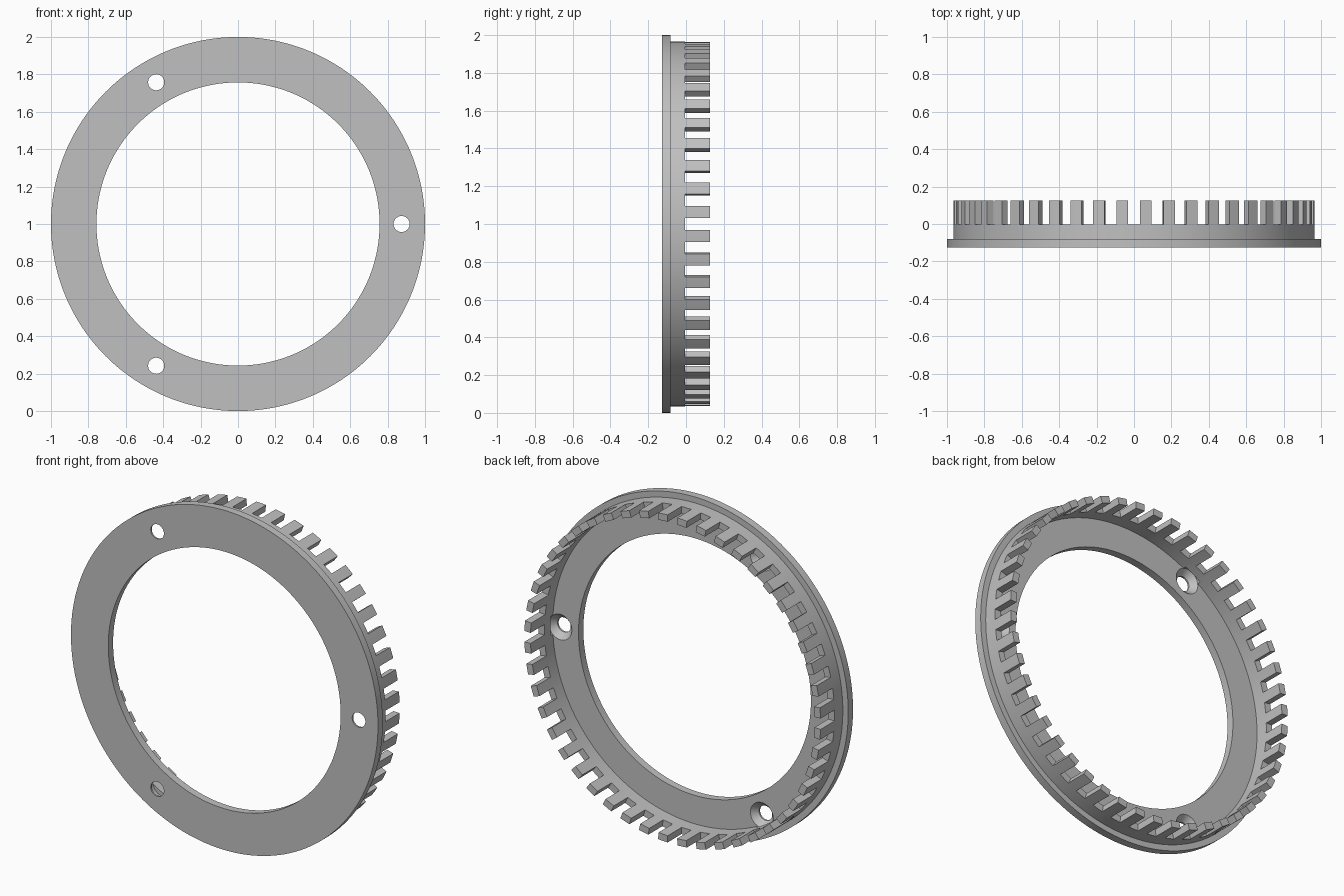
import bpy, bmesh, math

if "Cube" in bpy.data.objects:
    bpy.data.objects.remove(bpy.data.objects["Cube"])

SEG = 192
TEETH = 48
FRONT, STEP, BASE, TIP = -0.126, -0.081, -0.004, 0.126   # depths along y
R_FLANGE, R_WALL, R_INNER, R_BORE = 1.0, 0.965, 0.925, 0.757

grey = bpy.data.materials.new("plain grey")
grey.diffuse_color = (0.53, 0.53, 0.53, 1)
grey.use_nodes = True
grey.node_tree.nodes["Principled BSDF"].inputs["Base Color"].default_value = grey.diffuse_color


def pos(r, a, y):
    return (r * math.cos(a), y, 1 + r * math.sin(a))


def make_object(name, bm):
    bmesh.ops.recalc_face_normals(bm, faces=bm.faces)
    mesh = bpy.data.meshes.new(name)
    bm.to_mesh(mesh)
    bm.free()
    mesh.materials.append(grey)
    ob = bpy.data.objects.new(name, mesh)
    bpy.context.collection.objects.link(ob)
    return ob


def lathe(bm, profile, segments, cx=0.0, cz=0.0):
    """Spin a closed (radius, y) profile about the y axis."""
    rings = []
    for i in range(segments):
        a = 2 * math.pi * i / segments
        ring = []
        for r, y in profile:
            x, yy, z = pos(r, a, y)
            ring.append(bm.verts.new((x + cx, yy, z + cz)))
        rings.append(ring)
    n = len(profile)
    for i in range(segments):
        a, b = rings[i], rings[(i + 1) % segments]
        for j in range(n):
            k = (j + 1) % n
            bm.faces.new((a[j], a[k], b[k], b[j]))
    bmesh.ops.remove_doubles(bm, verts=bm.verts, dist=1e-6)


# Flanged ring: flat plate with a short upright wall
bm = bmesh.new()
lathe(bm, [(R_BORE, FRONT), (R_FLANGE, FRONT), (R_FLANGE, STEP), (R_WALL, STEP),
           (R_WALL, BASE), (R_INNER, BASE), (R_INNER, STEP), (R_BORE, STEP)], SEG)
ring = make_object("flanged_ring", bm)

# Three countersunk screw holes
bm = bmesh.new()
for i in range(3):
    a = 2 * math.pi * i / 3
    lathe(bm, [(0, FRONT - 0.05), (0.043, FRONT - 0.05), (0.043, FRONT + 0.01),
               (0.075, STEP), (0.075, STEP + 0.02), (0, STEP + 0.02)],
          32, 0.875 * math.cos(a), 0.875 * math.sin(a))
bmesh.ops.dissolve_degenerate(bm, dist=1e-6, edges=bm.edges)
cutter = make_object("hole_cutter", bm)
cutter.hide_render = True
cutter.hide_viewport = True
mod = ring.modifiers.new("screw_holes", "BOOLEAN")
mod.operation = "DIFFERENCE"
mod.solver = "EXACT"
mod.object = cutter

# Crown of teeth on the wall rim, gaps centred on the main axes
bm = bmesh.new()
pitch = 2 * math.pi / TEETH
half = 0.031 / R_WALL
for i in range(TEETH):
    mid = (i + 0.5) * pitch
    cols = []
    for a in (mid - half, mid, mid + half):
        cols.append([bm.verts.new(pos(r, a, y)) for r, y in
                     ((R_INNER, BASE), (R_WALL, BASE), (R_WALL, TIP), (R_INNER, TIP))])
    for a, b in zip(cols, cols[1:]):
        for j in range(4):
            k = (j + 1) % 4
            bm.faces.new((a[j], a[k], b[k], b[j]))
    bm.faces.new(cols[0])
    bm.faces.new(cols[-1])
teeth = make_object("crown_teeth", bm)

# Smooth curved faces, crisp edges
for ob in (ring, teeth):
    bpy.ops.object.select_all(action="DESELECT")
    ob.select_set(True)
    bpy.context.view_layer.objects.active = ob
    if ob.modifiers:
        bpy.ops.object.modifier_apply(modifier="screw_holes")
    bpy.ops.object.shade_smooth_by_angle(angle=math.radians(30))
bpy.data.objects.remove(cutter, do_unlink=True)
